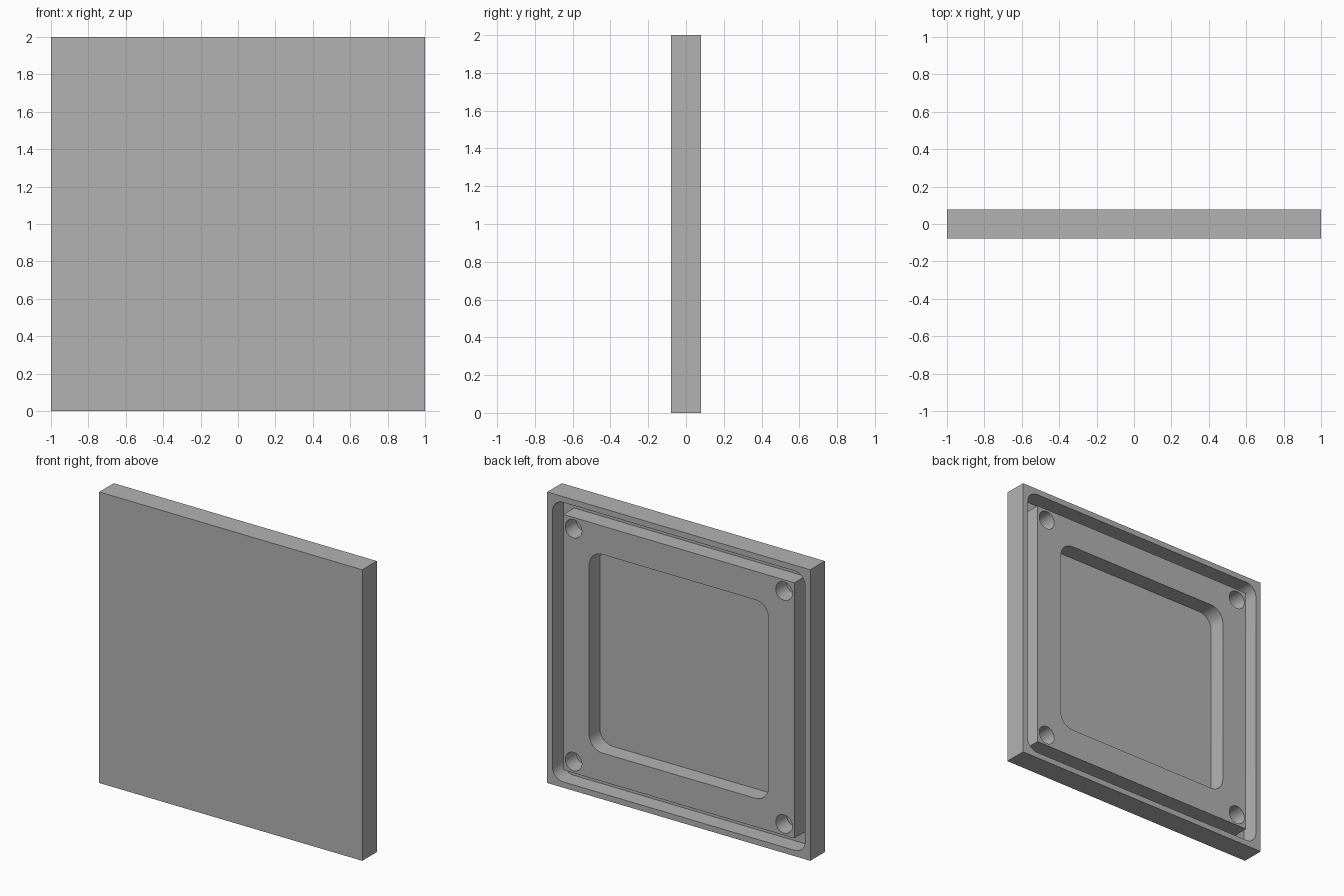
import bpy
import bmesh
from math import cos, sin, pi, radians

if "Cube" in bpy.data.objects:
    bpy.data.objects.remove(bpy.data.objects["Cube"], do_unlink=True)

BACK = 0.0785            # half the panel thickness
FLOOR = BACK - 0.117     # level of every recess floor
OVER = BACK + 0.05       # cutters reach past the back face

grey = bpy.data.materials.new("plain_grey")
grey.use_nodes = True
grey.diffuse_color = (0.45, 0.45, 0.45, 1)
bsdf = next(n for n in grey.node_tree.nodes if n.type == 'BSDF_PRINCIPLED')
bsdf.inputs["Base Color"].default_value = grey.diffuse_color


def prism(name, half, radius, y0, y1, cx=0.0, cz=1.0, steps=8):
    """Square prism along y with rounded corners; radius 0 keeps them sharp."""
    outline = []
    for quarter in range(4):
        mid = pi / 4 + quarter * pi / 2
        sx, sz = (1 if cos(mid) > 0 else -1), (1 if sin(mid) > 0 else -1)
        count = steps if radius > 0 else 0
        # a full-round prism shares its quarter points
        last = count if radius >= half and radius > 0 else count + 1
        for i in range(last):
            a = quarter * pi / 2 + (i / count * pi / 2 if count else pi / 4)
            outline.append((cx + sx * (half - radius) + radius * cos(a),
                            cz + sz * (half - radius) + radius * sin(a)))
    bm = bmesh.new()
    face = bm.faces.new([bm.verts.new((x, y0, z)) for x, z in outline])
    grown = bmesh.ops.extrude_face_region(bm, geom=[face])
    verts = [v for v in grown["geom"] if isinstance(v, bmesh.types.BMVert)]
    bmesh.ops.translate(bm, vec=(0, y1 - y0, 0), verts=verts)
    bmesh.ops.recalc_face_normals(bm, faces=bm.faces)
    mesh = bpy.data.meshes.new(name)
    bm.to_mesh(mesh)
    bm.free()
    mesh.materials.append(grey)
    obj = bpy.data.objects.new(name, mesh)
    bpy.context.collection.objects.link(obj)
    return obj


def combine(target, tool, operation):
    """Apply one boolean and discard the tool."""
    mod = target.modifiers.new(tool.name, 'BOOLEAN')
    mod.operation, mod.solver, mod.object = operation, 'EXACT', tool
    bpy.context.view_layer.objects.active = target
    bpy.ops.object.modifier_apply(modifier=mod.name)
    bpy.data.objects.remove(tool, do_unlink=True)


# Square panel with a thin rim around its hollow back
panel = prism("panel", 1.0, 0, -BACK, BACK)
combine(panel, prism("rim_cutter", 0.96, 0.08, FLOOR, OVER), 'DIFFERENCE')

# Raised inner frame, flush with the rim
combine(panel, prism("inner_frame", 0.878, 0, FLOOR - 0.02, BACK), 'UNION')

# Central rounded recess
combine(panel, prism("recess_cutter", 0.682, 0.1, FLOOR, OVER), 'DIFFERENCE')

# Blind round hole in each corner of the frame
for x in (-0.8, 0.8):
    for z in (0.2, 1.8):
        hole = prism("hole_cutter", 0.063, 0.063, FLOOR, OVER, x, z)
        combine(panel, hole, 'DIFFERENCE')

# Smooth the rounded walls, keep all other edges sharp
bpy.ops.object.select_all(action='DESELECT')
panel.select_set(True)
bpy.context.view_layer.objects.active = panel
bpy.ops.object.shade_smooth_by_angle(angle=radians(30))
